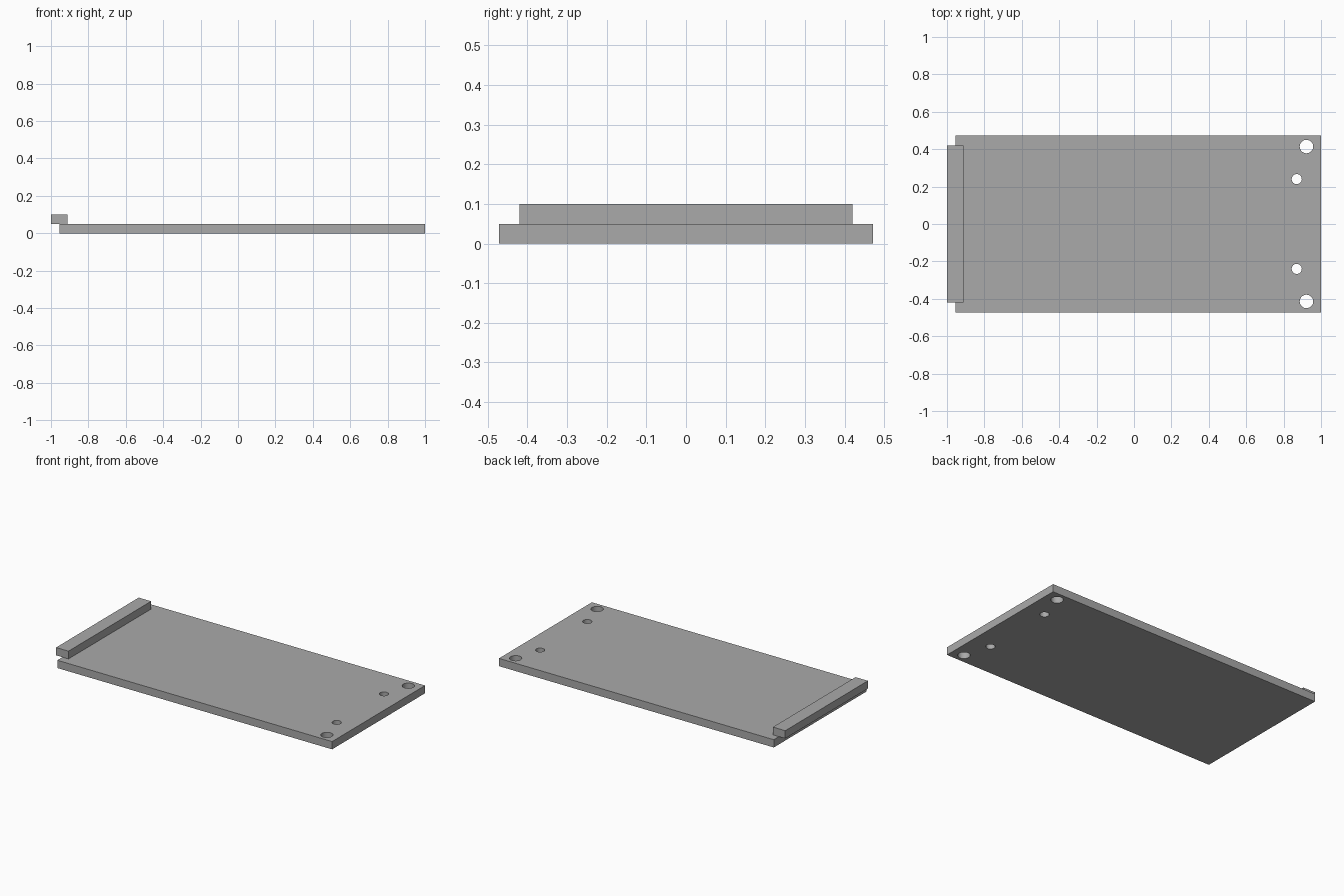
import bpy

cube = bpy.data.objects.get("Cube")
if cube:
    bpy.data.objects.remove(cube, do_unlink=True)

grey = bpy.data.materials.new("plain grey")
grey.use_nodes = True
colour = (0.4, 0.4, 0.4, 1)
grey.diffuse_color = colour
grey.node_tree.nodes["Principled BSDF"].inputs["Base Color"].default_value = colour

THICK = 0.05


def box(name, x0, x1, half_y, z0, z1):
    bpy.ops.mesh.primitive_cube_add(size=1, location=((x0 + x1) / 2, 0, (z0 + z1) / 2))
    ob = bpy.context.object
    ob.name = name
    ob.scale = (x1 - x0, 2 * half_y, z1 - z0)
    bpy.ops.object.transform_apply(location=False, rotation=False, scale=True)
    ob.data.materials.append(grey)
    return ob


# Base plate and the raised lip overhanging its left-hand end
plate = box("base_plate", -0.955, 1, 0.472, 0, THICK)
lip = box("end_lip", -1, -0.912, 0.42, THICK, 2 * THICK)

# Mirrored pairs of through holes: a large corner hole and a small inner hole
for label, x, y, radius in (("corner", 0.922, 0.414, 0.036), ("inner", 0.87, 0.24, 0.027)):
    for side in (-1, 1):
        bpy.ops.mesh.primitive_cylinder_add(vertices=48, radius=radius, depth=4 * THICK,
                                            location=(x, side * y, THICK / 2))
        cutter = bpy.context.object
        cutter.name = f"{label}_hole_cutter"
        cutter.data.materials.append(grey)
        cut = plate.modifiers.new(f"{label}_hole", "BOOLEAN")
        cut.operation = "DIFFERENCE"
        cut.solver = "EXACT"
        cut.object = cutter
        bpy.context.view_layer.objects.active = plate
        bpy.ops.object.modifier_apply(modifier=cut.name)
        bpy.data.objects.remove(cutter, do_unlink=True)

# Smooth hole walls with crisp rims
bpy.ops.object.select_all(action="DESELECT")
plate.select_set(True)
bpy.context.view_layer.objects.active = plate
bpy.ops.object.shade_smooth_by_angle()
